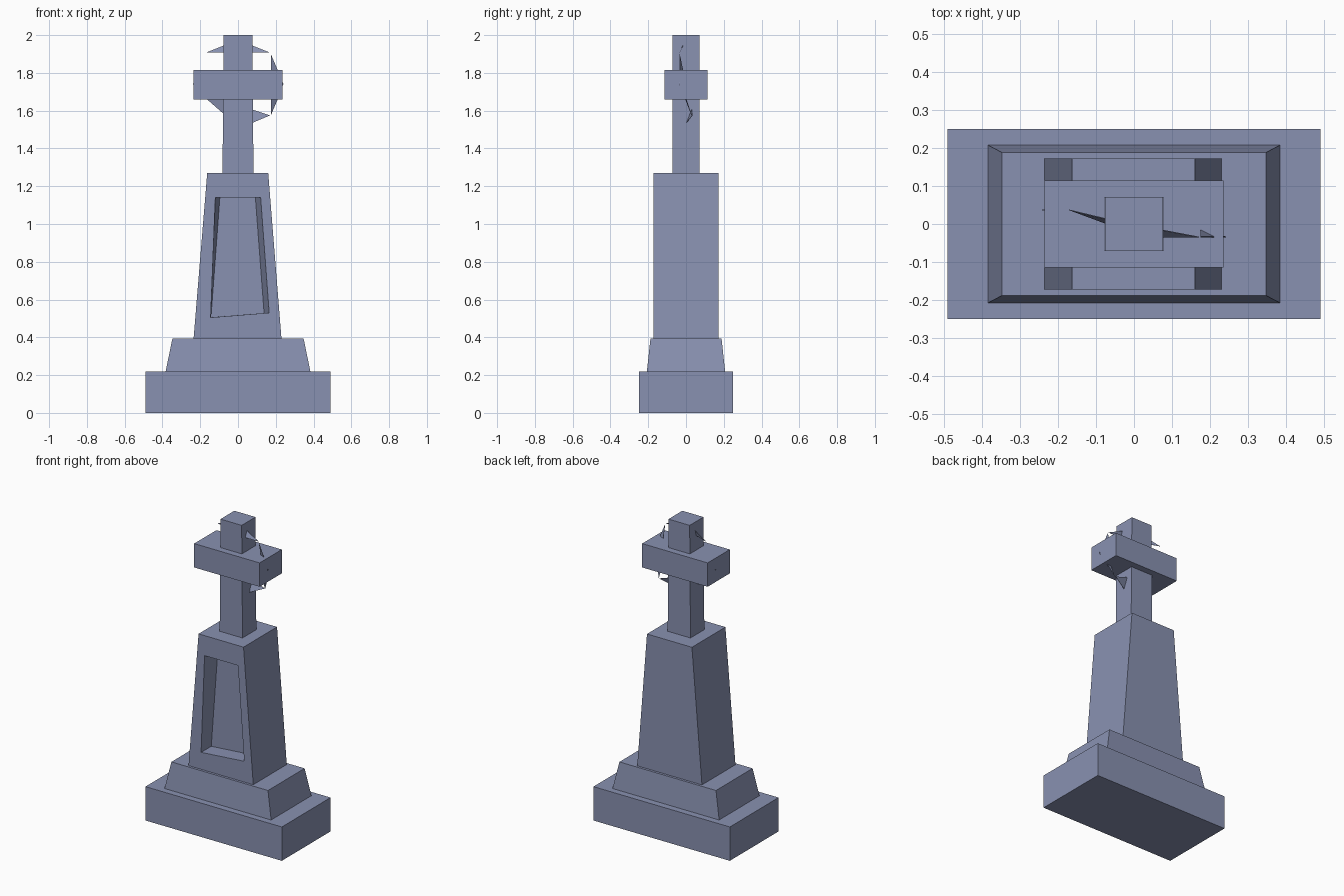
import bpy, bmesh

if "Cube" in bpy.data.objects:
    bpy.data.objects.remove(bpy.data.objects["Cube"])

stone = bpy.data.materials.new("slate_blue_stone")
stone.diffuse_color = (0.25, 0.285, 0.44, 1)
stone.use_nodes = True
stone.node_tree.nodes["Principled BSDF"].inputs["Base Color"].default_value = stone.diffuse_color


def loft(name, loops, caps=True):
    """Skin a list of equal-length point loops and close both ends."""
    bm = bmesh.new()
    rings = [[bm.verts.new(p) for p in loop] for loop in loops]
    for a, b in zip(rings, rings[1:]):
        n = len(a)
        for i in range(n):
            bm.faces.new((a[i], a[(i + 1) % n], b[(i + 1) % n], b[i]))
    if caps:
        bm.faces.new(rings[0])
        bm.faces.new(rings[-1])
    bmesh.ops.recalc_face_normals(bm, faces=bm.faces[:])
    mesh = bpy.data.meshes.new(name)
    bm.to_mesh(mesh)
    bm.free()
    mesh.materials.append(stone)
    obj = bpy.data.objects.new(name, mesh)
    bpy.context.collection.objects.link(obj)
    return obj


def level(x, y, z):
    """Horizontal rectangle with half sizes x and y."""
    return [(-x, -y, z), (x, -y, z), (x, y, z), (-x, y, z)]


def upright(points, y):
    """Outline in the x-z plane placed at depth y."""
    return [(x, y, z) for x, z in points]


# Stepped foot
loft("base_slab", [level(0.49, 0.25, 0), level(0.49, 0.25, 0.22)])
loft("sloped_plinth", [level(0.383, 0.207, 0.22), level(0.347, 0.188, 0.395)])

# Tapered body with a slightly crooked recess in the front face
outline = [(-0.235, 0.395), (0.23, 0.395), (0.16, 1.27), (-0.163, 1.27)]
rim = [(-0.145, 0.505), (0.165, 0.53), (0.12, 1.14), (-0.12, 1.14)]
recess = [(-0.143, 0.506), (0.138, 0.528), (0.092, 1.14), (-0.096, 1.14)]
loft("tapered_body", [upright(outline, 0.172), upright(outline, -0.172),
                      upright(rim, -0.172), upright(recess, -0.07)])

# Cross
loft("cross_shaft", [level(0.082, 0.071, 1.27), level(0.076, 0.071, 2.0)])
loft("cross_bar", [level(0.235, 0.114, 1.66), level(0.235, 0.114, 1.815)])

# Broken ring: thin shards between the arms of the cross
shards = {
    "upper_right": [(0.07, -0.015, 1.947), (0.17, -0.034, 1.907), (0.07, -0.034, 1.907)],
    "upper_left": [(-0.07, 0.013, 1.947), (-0.17, 0.037, 1.907), (-0.07, 0.0, 1.907)],
    "right_upper": [(0.174, -0.034, 1.9), (0.212, -0.034, 1.81), (0.174, -0.015, 1.81)],
    "right_lower": [(0.174, 0.03, 1.575), (0.212, 0.0, 1.665), (0.174, -0.005, 1.665)],
    "lower_right": [(0.07, 0.03, 1.608), (0.17, 0.034, 1.575), (0.07, 0.0, 1.533)],
    "lower_left": [(-0.17, -0.03, 1.665), (-0.07, -0.02, 1.665), (-0.07, -0.01, 1.578)],
    "right_tip": [(0.23, -0.034, 1.76), (0.241, -0.034, 1.742), (0.23, -0.03, 1.72)],
    "left_tip": [(-0.23, 0.037, 1.745), (-0.241, 0.037, 1.742), (-0.23, 0.035, 1.735)],
}
for label, tri in shards.items():
    front = [(x, y - 0.001, z) for x, y, z in tri]
    back = [(x, y + 0.001, z) for x, y, z in tri]
    loft("ring_shard_" + label, [front, back])
